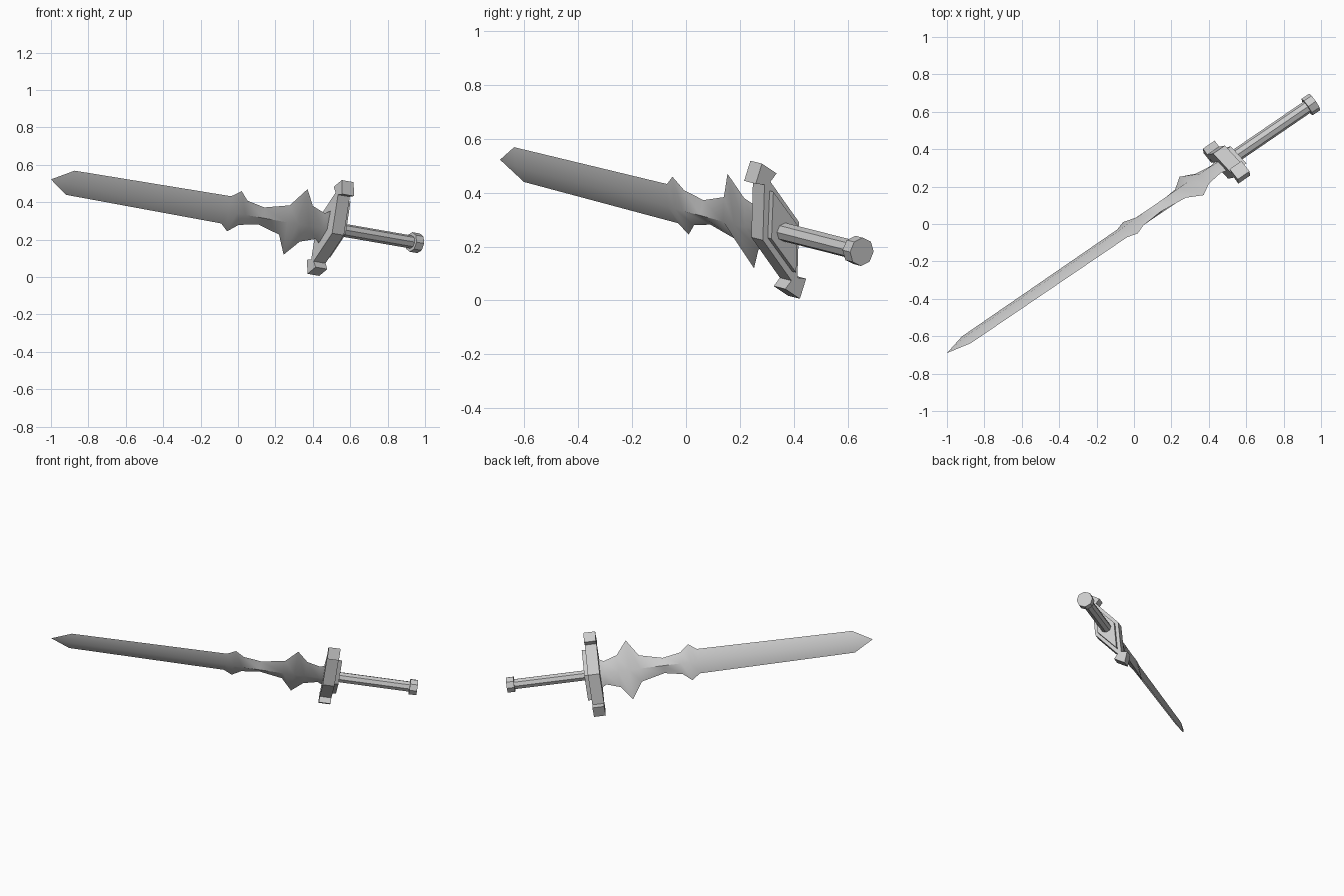
import bpy, math
from mathutils import Matrix, Vector

if "Cube" in bpy.data.objects:
    bpy.data.objects.remove(bpy.data.objects["Cube"])

# Sword frame: u runs tip to pommel, v across the blade, w through its thickness
u = Vector((0.817, 0.558, -0.142)).normalized()
v = Vector((0.348, -0.244, 0.905))
v = (v - u * v.dot(u)).normalized()
w = u.cross(v)
frame = Matrix((u, v, w)).transposed().to_4x4()
frame.translation = (-1.0, -0.69, 0.522)

steel = bpy.data.materials.new("grey_steel")
steel.diffuse_color = (0.6, 0.6, 0.6, 1)
steel.use_nodes = True
steel.node_tree.nodes["Principled BSDF"].inputs["Base Color"].default_value = steel.diffuse_color


def make(name, rings, smooth=None):
    """Skin a list of equal-length rings of (u, v, w) points and cap the ends."""
    n = len(rings[0])
    verts = [p for ring in rings for p in ring]
    faces = [tuple(range(n))[::-1],
             tuple(range(len(verts) - n, len(verts)))]
    for r in range(len(rings) - 1):
        for i in range(n):
            a, b = r * n + i, r * n + (i + 1) % n
            faces.append((a, b, b + n, a + n))
    mesh = bpy.data.meshes.new(name)
    mesh.from_pydata(verts, [], faces)
    mesh.transform(frame)
    mesh.materials.append(steel)
    obj = bpy.data.objects.new(name, mesh)
    bpy.context.collection.objects.link(obj)
    bpy.ops.object.select_all(action='DESELECT')
    obj.select_set(True)
    bpy.context.view_layer.objects.active = obj
    bpy.ops.object.mode_set(mode='EDIT')
    bpy.ops.mesh.select_all(action='SELECT')
    bpy.ops.mesh.remove_doubles(threshold=0.0005)
    bpy.ops.mesh.normals_make_consistent(inside=False)
    bpy.ops.object.mode_set(mode='OBJECT')
    if smooth:
        bpy.ops.object.shade_smooth_by_angle(angle=math.radians(smooth))
    return obj


def plate(name, outline, s0, s1):
    return make(name, [[(s, a, b) for a, b in outline] for s in (s0, s1)])


def rod(name, s0, s1, radius, sides=8):
    ang = [math.tau * (i + 0.5) / sides for i in range(sides)]
    ring = [(radius * math.cos(a), radius * math.sin(a)) for a in ang]
    return plate(name, ring, s0, s1)


# Blade: position, half width, half thickness of a diamond section
blade = [(0.0, 0.0, 0.0), (0.126, 0.071, 0.018), (1.146, 0.08, 0.024),
         (1.2, 0.118, 0.028), (1.257, 0.071, 0.03), (1.375, 0.05, 0.03),
         (1.527, 0.086, 0.032), (1.6, 0.193, 0.032), (1.67, 0.105, 0.032),
         (1.76, 0.076, 0.03), (1.797, 0.098, 0.03), (1.82, 0.098, 0.03)]
make("blade", [[(s, a, 0), (s, 0, b), (s, -a, 0), (s, 0, -b)]
               for s, a, b in blade], smooth=45)

# Guard: long rhombus with an arrowhead at each end
quarter = [(0.276, 0.0), (0.215, 0.049), (0.196, 0.014), (0.0, 0.085)]
half = quarter + [(-a, b) for a, b in quarter[-2::-1]]
guard = half + [(a, -b) for a, b in half[-2:0:-1]]
plate("guard", guard, 1.79, 1.867)

# Raised rhombus on the grip side
plate("guard_plate", [(0.165, 0), (0, 0.062), (-0.165, 0), (0, -0.062)],
      1.86, 1.892)

# Grip and pommel
rod("grip", 1.86, 2.36, 0.035)
rod("pommel", 2.355, 2.405, 0.053)
